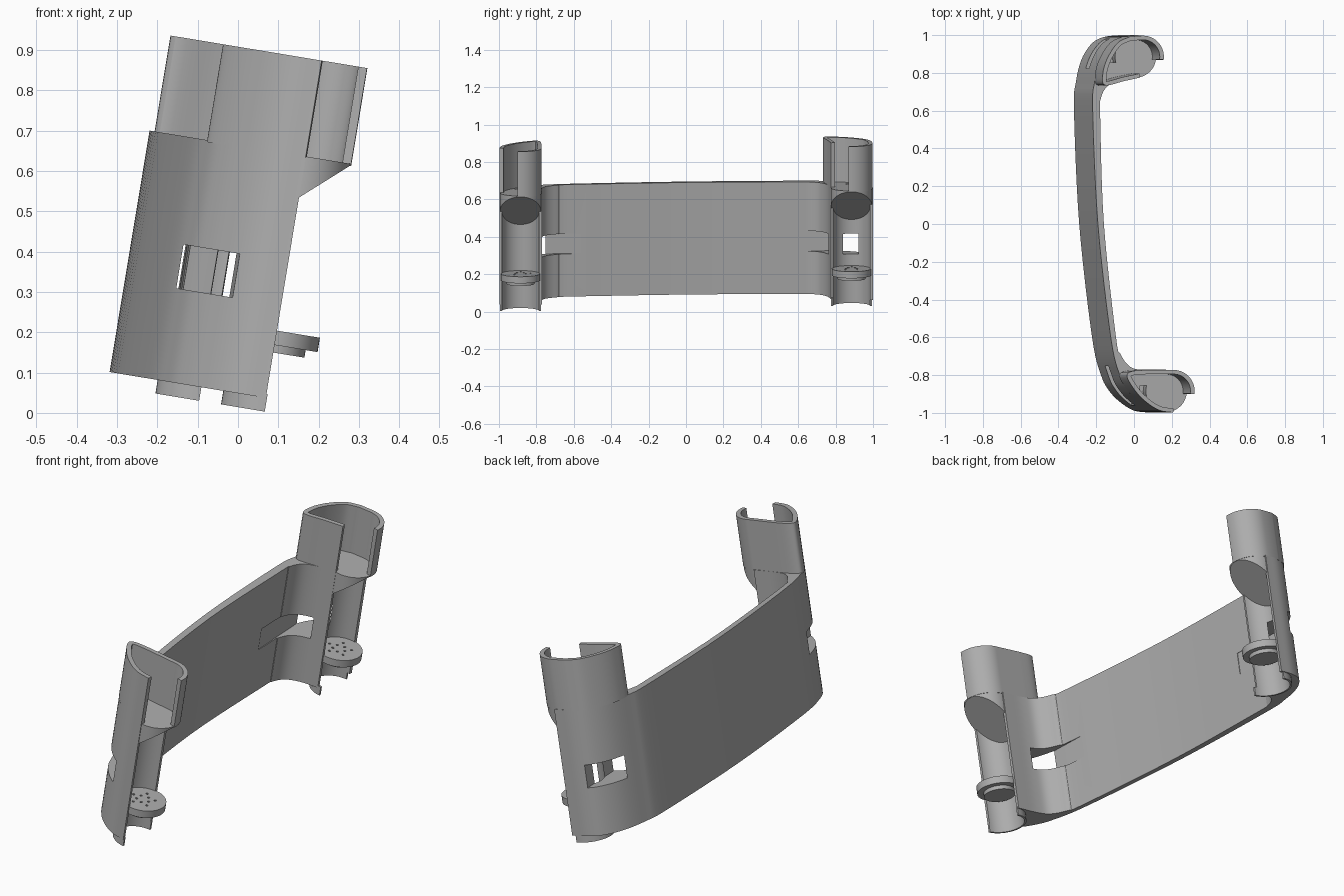
import bpy, bmesh, math
from mathutils import Vector

if "Cube" in bpy.data.objects:
    bpy.data.objects.remove(bpy.data.objects["Cube"])

TILT = math.radians(9.4)
BASE, SHELF, TOP = 0.048, 0.655, 0.896   # levels along the leaning axis
R = 0.1                                  # trough radius

grey = bpy.data.materials.new("grey plastic")
grey.use_nodes = True
colour = (0.42, 0.42, 0.42, 1)
grey.diffuse_color = colour
grey.node_tree.nodes["Principled BSDF"].inputs["Base Color"].default_value = colour


def spline(pts, steps=6):
    """Smooth open curve through the points."""
    v = [Vector(p) for p in pts]
    v = [2 * v[0] - v[1]] + v + [2 * v[-1] - v[-2]]
    out = []
    for a, b, c, d in zip(v, v[1:], v[2:], v[3:]):
        for i in range(steps):
            t = i / steps
            out.append(0.5 * (2 * b + (c - a) * t + (2 * a - 5 * b + 4 * c - d) * t**2
                              + (3 * b - a - 3 * c + d) * t**3))
    return out + [v[-2]]


def arc(c, r, start, end, n=24):
    angles = [math.radians(start + (end - start) * i / n) for i in range(n + 1)]
    return [Vector((c[0] + r * math.cos(a), c[1] + r * math.sin(a))) for a in angles]


def ribbon(path, thick):
    """Outline of a wall lying to the right of an open path."""
    inner = []
    for i, p in enumerate(path):
        d = (path[min(i + 1, len(path) - 1)] - path[max(i - 1, 0)]).normalized()
        inner.append(p + thick * Vector((d.y, -d.x)))
    return path + inner[::-1]


def prism(name, outline, low, high):
    bm = bmesh.new()
    face = bm.faces.new([bm.verts.new((p[0], p[1], low)) for p in outline])
    up = bmesh.ops.extrude_face_region(bm, geom=[face])["geom"]
    bmesh.ops.translate(bm, vec=(0, 0, high - low),
                        verts=[g for g in up if isinstance(g, bmesh.types.BMVert)])
    bmesh.ops.recalc_face_normals(bm, faces=bm.faces)
    mesh = bpy.data.meshes.new(name)
    bm.to_mesh(mesh)
    bm.free()
    mesh.materials.append(grey)
    obj = bpy.data.objects.new(name, mesh)
    bpy.context.collection.objects.link(obj)
    obj.rotation_euler.y = TILT
    return obj


def disc(name, c, r, low, high, n=48):
    return prism(name, arc(c, r, 0, 360, n)[:-1], low, high)


def cut(obj, cutters):
    for c in cutters:
        c.hide_render = True
        mod = obj.modifiers.new("cut", 'BOOLEAN')
        mod.operation, mod.solver, mod.object = 'DIFFERENCE', 'EXACT', c
    bpy.context.view_layer.update()
    mesh = bpy.data.meshes.new_from_object(
        obj.evaluated_get(bpy.context.evaluated_depsgraph_get()))
    obj.modifiers.clear()
    obj.data = mesh
    for c in cutters:
        bpy.data.objects.remove(c)


# Bowed band with both bent ends, as one solid plan profile
outer = [(.062, -.998), (-.01, -.987), (-.08, -.945), (-.14, -.885), (-.185, -.8),
         (-.233, -.6), (-.302, 0), (-.33, .6), (-.32, .75), (-.29, .87),
         (-.235, .955), (-.17, .99), (-.085, 1)]
inner = [(-.115, .775), (-.2, .757), (-.26, .72), (-.287, .66), (-.29, .58), (-.27, 0),
         (-.205, -.6), (-.18, -.69), (-.13, -.755), (-.06, -.772), (.062, -.77)]
band = prism("band", spline(outer) + spline(inner), BASE, SHELF)

# Each end: trough centre, strap window plan, pocket wall path before the hook
ends = {
    "front": ((.065, -.885),
              [(-.188, -1.05), (-.056, -1.05), (-.08, -.5), (-.213, -.5)],
              [(.062, -.998), (-.01, -.987), (-.08, -.945), (-.14, -.885), (-.185, -.81),
               (-.16, -.78), (-.06, -.772)]),
    "back": ((-.1, .885),
             [(-.291, .5), (-.315, 1.05), (-.2, 1.05), (-.17, .5)],
             [(-.115, .775), (-.2, .757), (-.305, .735), (-.315, .8), (-.29, .88),
              (-.235, .96), (-.17, .992)]),
}

cutters = []
for side, (c, window, path) in ends.items():
    cutters.append(disc("trough_cutter", c, R, -1, 1))
    cutters.append(prism("window_cutter", window, .28, .39))
    u, y = c[0] - .11, c[1]
    square = [(u - .03, y - .03), (u + .03, y - .03), (u + .03, y + .03), (u - .03, y + .03)]
    cutters.append(prism("square_hole_cutter", square, .57, 1))

    # Upper pocket: thin wall ending in a curled hook
    wall = spline(path)
    if side == "front":
        wall = wall[:-1]
    prism(side + "_pocket", ribbon(wall + arc(c, .112, 95, -8), .022), SHELF - .005, TOP)

    # Shelf with a sloping underside
    shelf = disc(side + "_shelf", c, .11, .4, SHELF)
    bm = bmesh.new()
    bm.from_mesh(shelf.data)
    plane = bmesh.ops.bisect_plane(
        bm, geom=bm.verts[:] + bm.edges[:] + bm.faces[:],
        plane_co=(c[0] + .11, c[1], SHELF - .004), plane_no=(.88, 0, -1), clear_outer=True)
    rim = [e for e in plane["geom_cut"] if isinstance(e, bmesh.types.BMEdge)]
    bmesh.ops.edgeloop_fill(bm, edges=rim)
    bmesh.ops.recalc_face_normals(bm, faces=bm.faces)
    bm.to_mesh(shelf.data)
    bm.free()

    # Foot: half tube below the band
    prism(side + "_foot", arc(c, .11, 90, 270) + arc(c, R, 270, 90), .014, BASE + .01)

    # Drain disc with small holes, and the boss under it
    plate = disc(side + "_drain_disc", c, .105, .181, .217)
    holes = []
    for i in range(10):
        a, r = i * math.tau / 5 + (i // 5) * .6, .03 + .025 * (i // 5)
        spot = (c[0] + r * math.cos(a), c[1] + r * math.sin(a))
        holes.append(disc("hole_cutter", spot, .006, .2, .3, 10))
    cut(plate, holes)
    disc(side + "_disc_boss", c, .075, .162, .182)

cut(band, cutters)

# Smooth shading with sharp edges kept
bpy.ops.object.select_all(action='DESELECT')
for obj in bpy.context.collection.objects:
    if obj.type == 'MESH' and grey.name in obj.data.materials:
        obj.select_set(True)
        bpy.context.view_layer.objects.active = obj
bpy.ops.object.shade_smooth_by_angle(angle=math.radians(30))
